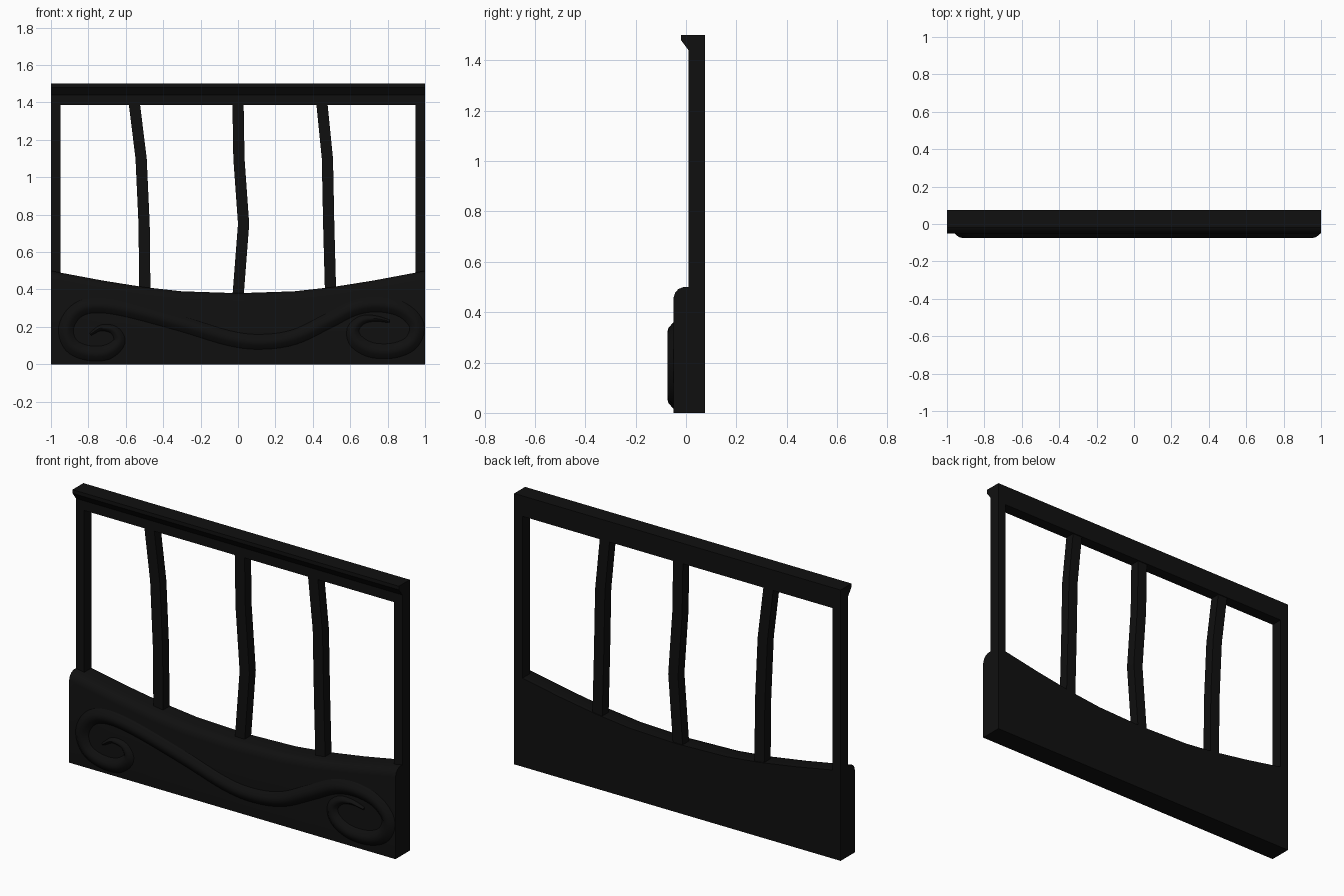
import bpy, bmesh
from mathutils import Vector

if "Cube" in bpy.data.objects:
    bpy.data.objects.remove(bpy.data.objects["Cube"])

black = bpy.data.materials.new("black_iron")
black.diffuse_color = (0.005, 0.005, 0.005, 1)
black.use_nodes = True
black.node_tree.nodes["Principled BSDF"].inputs["Base Color"].default_value = black.diffuse_color


def loft(name, rings, smooth=False):
    """Skin a list of closed cross-sections and cap both ends."""
    bm = bmesh.new()
    loops = [[bm.verts.new(p) for p in ring] for ring in rings]
    n = len(loops[0])
    for a, b in zip(loops, loops[1:]):
        for i in range(n):
            j = (i + 1) % n
            bm.faces.new((a[i], a[j], b[j], b[i]))
    bm.faces.new(loops[0])
    bm.faces.new(loops[-1][::-1])
    bmesh.ops.recalc_face_normals(bm, faces=bm.faces)
    mesh = bpy.data.meshes.new(name)
    bm.to_mesh(mesh)
    bm.free()
    mesh.materials.append(black)
    ob = bpy.data.objects.new(name, mesh)
    bpy.context.collection.objects.link(ob)
    if smooth:
        bpy.ops.object.select_all(action='DESELECT')
        ob.select_set(True)
        bpy.context.view_layer.objects.active = ob
        bpy.ops.object.shade_smooth_by_angle(angle=0.7)
    return ob


def bar(name, path, width, y0, y1):
    """Rectangular bar following (x, z) points upwards."""
    h = width / 2
    return loft(name, [[(x - h, y0, z), (x + h, y0, z), (x + h, y1, z), (x - h, y1, z)]
                       for x, z in path])


# Lower panel with sagging top edge and rounded front lip
half = [(0, .38), (.3, .39), (.5, .412), (.72, .447), (.95, .49), (1, .5)]
tops = [(-x, z) for x, z in half[:0:-1]] + half
loft("lower_panel", [[(x, .075, 0), (x, .075, t), (x, -.01, t), (x, -.03, t - .008),
                      (x, -.043, t - .022), (x, -.05, t - .045), (x, -.05, 0)]
                     for x, t in tops], smooth=True)

# Top rail with a projecting moulding
rail = [(.075, 1.387), (.075, 1.5), (-.02, 1.5), (-.02, 1.48), (.01, 1.44), (.01, 1.387)]
loft("top_rail", [[(x, y, z) for y, z in rail] for x in (-1, 1)])

# End posts
for side, s in (("left", -1), ("right", 1)):
    bar(side + "_post", [(s * .975, .45), (s * .975, 1.4)], .05, .01, .075)

# Crooked bars
bars = {
    "left_bar": [(-.498, .38), (-.502, .75), (-.518, 1.1), (-.555, 1.4)],
    "middle_bar": [(0, .36), (.03, .75), (.005, 1.1), (0, 1.4)],
    "right_bar": [(.495, .38), (.485, .75), (.478, 1.1), (.448, 1.4)],
}
for name, path in bars.items():
    bar(name, path, .06, .014, .07)

# Raised S-scroll on the panel front
ctrl = [(-.79, .16), (-.73, .195), (-.66, .18), (-.635, .12), (-.70, .065), (-.80, .06),
        (-.89, .10), (-.92, .19), (-.87, .28), (-.77, .315), (-.60, .295), (-.30, .215),
        (-.05, .14), (.12, .12), (.30, .145), (.48, .23), (.62, .30), (.75, .32),
        (.88, .29), (.955, .21), (.93, .12), (.84, .075), (.72, .075), (.635, .12),
        (.615, .185), (.66, .235), (.73, .245), (.81, .23)]
pts = [Vector(p) for p in ctrl]
pts = [2 * pts[0] - pts[1]] + pts + [2 * pts[-1] - pts[-2]]
path = []
for a, b, c, d in zip(pts, pts[1:], pts[2:], pts[3:]):
    for k in range(5):
        t = k / 5
        path.append(.5 * (2 * b + (c - a) * t + (2 * a - 5 * b + 4 * c - d) * t * t
                          + (3 * b - a - 3 * c + d) * t ** 3))
path.append(pts[-2])

section = [(-.04, -.004), (-.04, 0), (-.017, .02), (0, .024), (.017, .02), (.04, 0), (.04, -.004)]
rings = []
for i, p in enumerate(path):
    tan = (path[min(i + 1, len(path) - 1)] - path[max(i - 1, 0)]).normalized()
    side = Vector((-tan.y, tan.x))
    f = min(1, .2 + min(i, len(path) - 1 - i) / 25)  # fade towards the curls
    ring = []
    for w, h in section:
        q = p + side * w * f
        ring.append((q.x, -.05 - h * (.4 + .6 * f), q.y))
    rings.append(ring)
loft("scroll_relief", rings, smooth=True)
